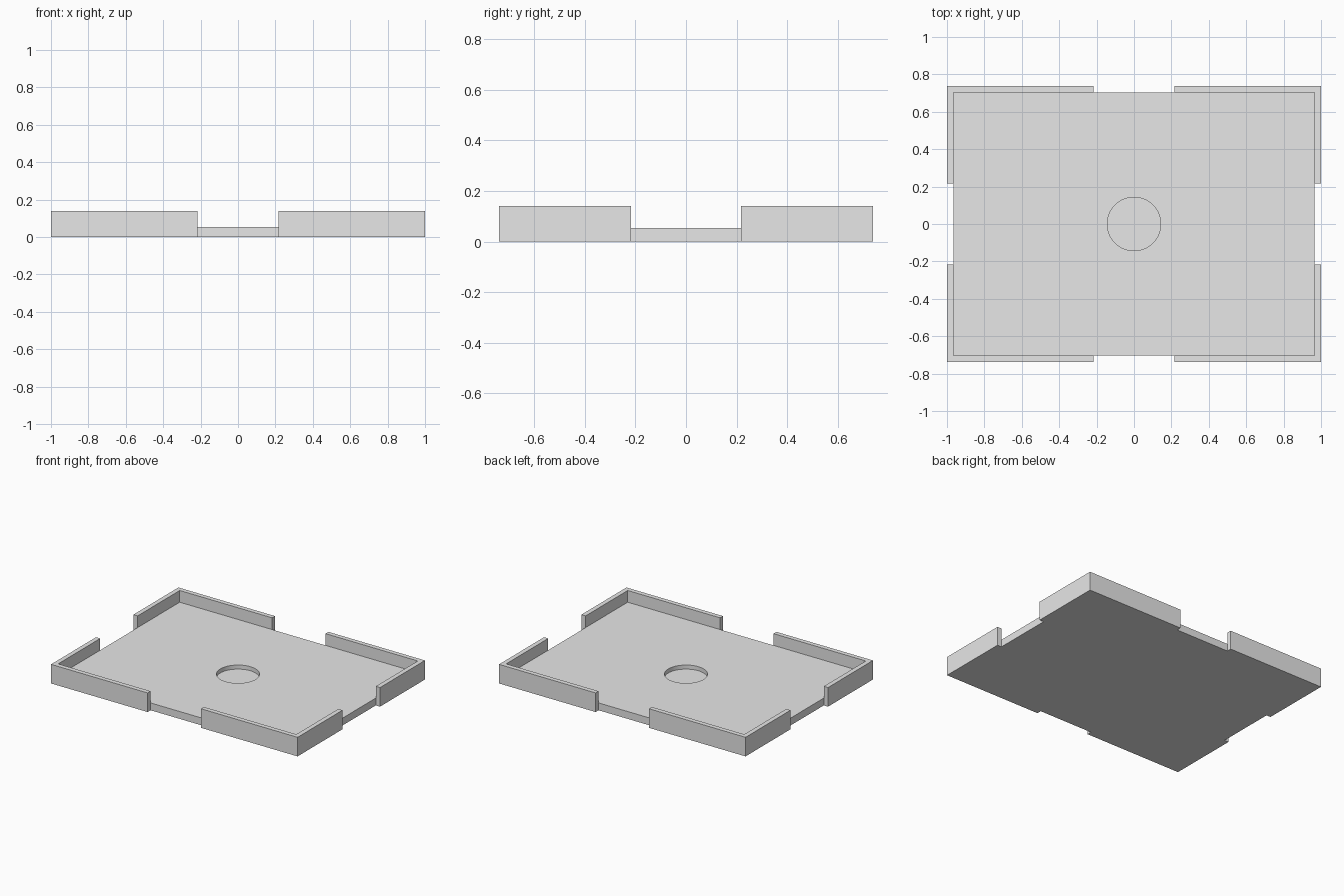
import bpy
import bmesh

HALF_X, HALF_Y = 1.0, 0.738   # outer half sizes
WALL = 0.034                  # rim thickness
GAP = 0.217                   # half width of the side openings
BASE_H, RIM_H = 0.054, 0.14
HOLE_R, HOLE_FLOOR = 0.143, 0.024

old = bpy.data.objects.get("Cube")
if old:
    bpy.data.objects.remove(old, do_unlink=True)

grey = bpy.data.materials.new("light_grey")
grey.use_nodes = True
grey.diffuse_color = (0.8, 0.8, 0.8, 1)
grey.node_tree.nodes["Principled BSDF"].inputs["Base Color"].default_value = grey.diffuse_color


def extrude_profile(name, points, height):
    """Extrude a flat outline from the ground up to the given height."""
    bm = bmesh.new()
    face = bm.faces.new([bm.verts.new((x, y, 0)) for x, y in points])
    result = bmesh.ops.extrude_face_region(bm, geom=[face], use_keep_orig=True)
    top = [v for v in result["geom"] if isinstance(v, bmesh.types.BMVert)]
    bmesh.ops.translate(bm, verts=top, vec=(0, 0, height))
    bmesh.ops.recalc_face_normals(bm, faces=bm.faces[:])
    mesh = bpy.data.meshes.new(name)
    bm.to_mesh(mesh)
    bm.free()
    mesh.materials.append(grey)
    obj = bpy.data.objects.new(name, mesh)
    bpy.context.collection.objects.link(obj)
    return obj


# Base plate
px, py = HALF_X - WALL, HALF_Y - WALL
plate = extrude_profile("base_plate", [(-px, -py), (px, -py), (px, py), (-px, py)], BASE_H)

# Round blind recess in the middle of the plate
bpy.ops.mesh.primitive_cylinder_add(vertices=64, radius=HOLE_R, depth=0.2,
                                    location=(0, 0, HOLE_FLOOR + 0.1))
cutter = bpy.context.object
cutter.name = "recess_cutter"
cutter.hide_render = True
cutter.data.materials.append(grey)
cut = plate.modifiers.new("recess", "BOOLEAN")
cut.operation = "DIFFERENCE"
cut.solver = "EXACT"
cut.object = cutter
bpy.ops.object.select_all(action="DESELECT")
plate.select_set(True)
bpy.context.view_layer.objects.active = plate
bpy.ops.object.modifier_apply(modifier=cut.name)
bpy.data.objects.remove(cutter, do_unlink=True)
bpy.ops.object.shade_smooth_by_angle()

# L-shaped corner walls, mirrored to all four corners
corner = [(GAP, HALF_Y), (HALF_X, HALF_Y), (HALF_X, GAP), (px, GAP), (px, py), (GAP, py)]
for y_name, sy in (("front", -1), ("back", 1)):
    for x_name, sx in (("right", -1), ("left", 1)):
        extrude_profile(f"{y_name}_{x_name}_corner_wall",
                        [(x * sx, y * sy) for x, y in corner], RIM_H)
